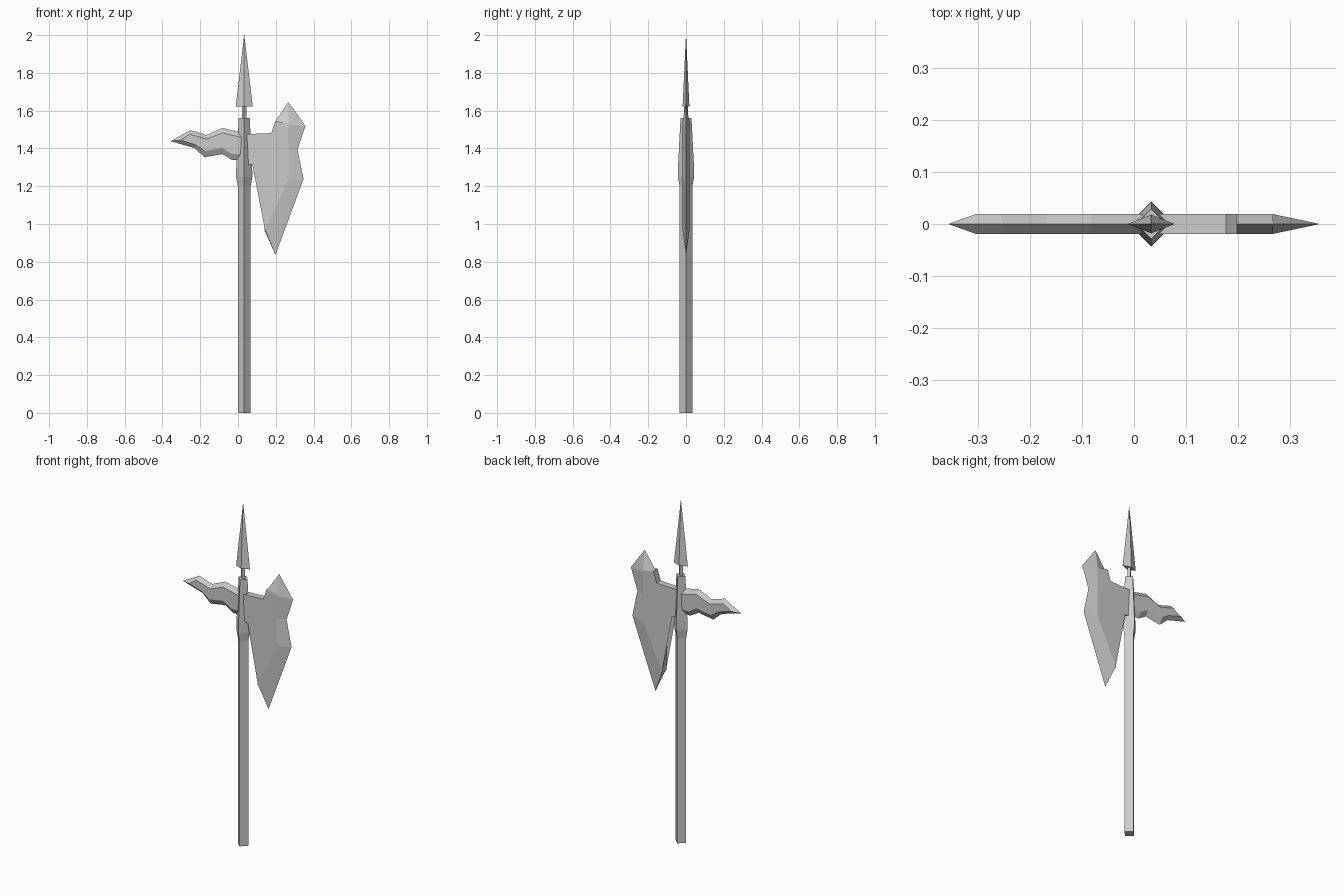
import bpy, bmesh, math

if "Cube" in bpy.data.objects:
    bpy.data.objects.remove(bpy.data.objects["Cube"])

AXIS_X = 0.033  # centre line of the pole

steel = bpy.data.materials.new("light_grey_steel")
steel.diffuse_color = (0.6, 0.6, 0.6, 1.0)
steel.use_nodes = True
steel.node_tree.nodes["Principled BSDF"].inputs["Base Color"].default_value = steel.diffuse_color


def finish(name, bm):
    bmesh.ops.remove_doubles(bm, verts=bm.verts, dist=0.0005)
    bmesh.ops.recalc_face_normals(bm, faces=bm.faces)
    mesh = bpy.data.meshes.new(name)
    bm.to_mesh(mesh)
    bm.free()
    mesh.materials.append(steel)
    bpy.context.collection.objects.link(bpy.data.objects.new(name, mesh))


def diamond_column(name, rings):
    """Stack of four-sided rings given as (z, half width x, half width y)."""
    bm = bmesh.new()
    loops = []
    for z, rx, ry in rings:
        loops.append([bm.verts.new((AXIS_X + rx * math.cos(k * math.pi / 2),
                                    ry * math.sin(k * math.pi / 2), z)) for k in range(4)])
    for a, b in zip(loops, loops[1:]):
        for k in range(4):
            j = (k + 1) % 4
            bm.faces.new((a[k], a[j], b[j], b[k]))
    bm.faces.new(loops[0])
    bm.faces.new(loops[-1])
    finish(name, bm)


def bevelled_plate(name, pairs, half):
    """Plate from (outer x, z, inner x, z): outer rim at y = 0, flat sides at +-half."""
    bm = bmesh.new()
    rim = [bm.verts.new((x, 0, z)) for x, z, _, _ in pairs]
    n = len(pairs)
    for y in (-half, half):
        side = [bm.verts.new((x, y, z)) for _, _, x, z in pairs]
        for k in range(n):
            j = (k + 1) % n
            bm.faces.new((rim[k], rim[j], side[j], side[k]))
        cap = bm.faces.new(side)
        bmesh.ops.triangulate(bm, faces=[cap])
    finish(name, bm)


# Pole with the swollen socket near the head
diamond_column("pole", [(0, .034, .034), (1.2, .034, .034), (1.25, .043, .043),
                        (1.31, .042, .042), (1.56, .029, .029)])

# Spear point and its thin neck
diamond_column("spear_neck", [(1.55, .013, .010), (1.63, .013, .010)])
diamond_column("spear_point", [(1.622, .045, .018), (2.0, .0004, .0004)])

# Axe blade: flat near the pole, sharpened along the outer edge
bevelled_plate("axe_blade", [
    (.045, 1.476, .045, 1.476), (.177, 1.481, .177, 1.481), (.198, 1.545, .198, 1.545),
    (.267, 1.645, .267, 1.532), (.357, 1.519, .267, 1.522), (.315, 1.392, .251, 1.392),
    (.347, 1.238, .267, 1.233), (.198, .836, .142, .972), (.140, .968, .140, .968),
    (.135, 1.307, .135, 1.307), (.045, 1.317, .045, 1.317)], .019)

# Wavy rear spike with bevelled top and bottom
bevelled_plate("rear_spike", [
    (.02, 1.484, .02, 1.458), (-.082, 1.508, -.082, 1.482), (-.167, 1.471, -.167, 1.45),
    (-.251, 1.497, -.257, 1.476), (-.357, 1.439, -.304, 1.444), (-.23, 1.402, -.22, 1.418),
    (-.177, 1.354, -.177, 1.386), (-.082, 1.37, -.082, 1.402),
    (-.03, 1.338, -.03, 1.37), (.02, 1.338, .02, 1.37)], .019)
